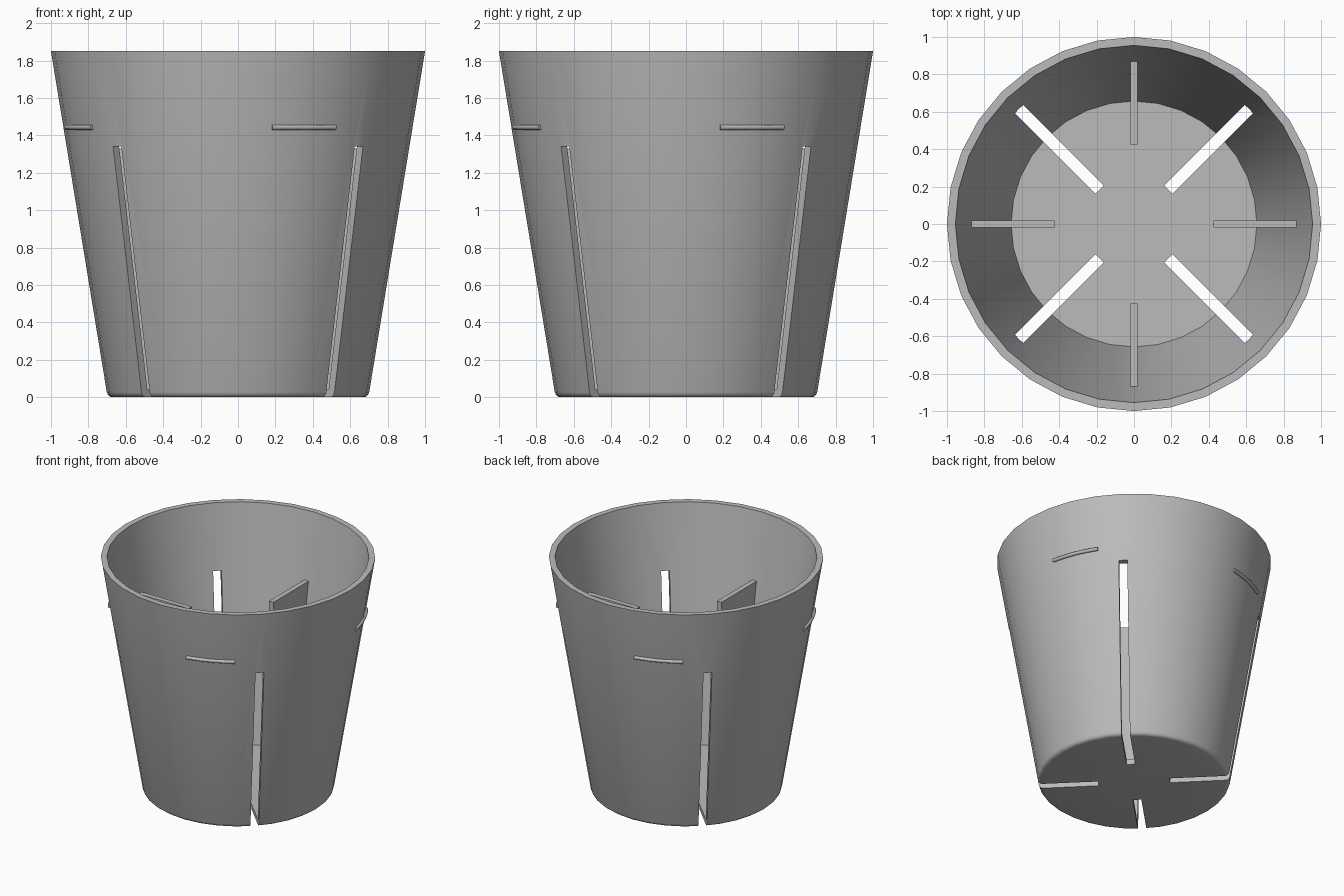
import bpy, bmesh, math
from mathutils import Matrix

if "Cube" in bpy.data.objects:
    bpy.data.objects.remove(bpy.data.objects["Cube"])

SIDES = 32
GREY = (0.5, 0.5, 0.5, 1)
mat = bpy.data.materials.new("plain grey")
mat.use_nodes = True
mat.diffuse_color = GREY
mat.node_tree.nodes["Principled BSDF"].inputs["Base Color"].default_value = GREY


def add_object(name, bm):
    bmesh.ops.recalc_face_normals(bm, faces=bm.faces)
    mesh = bpy.data.meshes.new(name)
    bm.to_mesh(mesh)
    bm.free()
    mesh.materials.append(mat)
    ob = bpy.data.objects.new(name, mesh)
    bpy.context.collection.objects.link(ob)
    return ob


def smooth(ob, degrees):
    bpy.ops.object.select_all(action='DESELECT')
    ob.select_set(True)
    bpy.context.view_layer.objects.active = ob
    bpy.ops.object.shade_smooth_by_angle(angle=math.radians(degrees))


def bridge(bm, a, b):
    n = len(a)
    for i in range(n):
        bm.faces.new((a[i], a[(i + 1) % n], b[(i + 1) % n], b[i]))


def radial_plate(bm, outline, half_width, angle):
    """Extrude an (r, z) outline sideways and turn it about the axis."""
    turn = Matrix.Rotation(angle, 3, 'Z')
    loops = [[bm.verts.new(turn @ Matrix.Translation((r, s, z)).translation)
              for r, z in outline] for s in (-half_width, half_width)]
    bridge(bm, *loops)
    for loop in loops:
        bm.faces.new(loop)


# Cup: rounded foot, tapered wall, flat rim, inner wall and floor
foot = [(0.67 + 0.032 * math.sin(t), 0.032 - 0.032 * math.cos(t))
        for t in (math.radians(d) for d in (0, 25, 50, 80))]
profile = foot + [(1.0, 1.85), (0.955, 1.85), (0.657, 0.04)]
bm = bmesh.new()
rings = [[bm.verts.new((r * math.cos(i * math.tau / SIDES),
                        r * math.sin(i * math.tau / SIDES), z))
          for i in range(SIDES)] for r, z in profile]
for a, b in zip(rings, rings[1:]):
    bridge(bm, a, b)
bm.faces.new(rings[0])
bm.faces.new(rings[-1])
cup = add_object("cup", bm)

# Four diagonal slots through the wall and floor
bm = bmesh.new()
for k in range(4):
    radial_plate(bm, [(0.26, -0.1), (1.1, -0.1), (1.1, 1.34), (0.26, 1.34)],
                 0.031, math.radians(45 + 90 * k))
cutter = add_object("slot_cutter", bm)
cutter.hide_render = True
cut = cup.modifiers.new("slots", 'BOOLEAN')
cut.operation = 'DIFFERENCE'
cut.solver = 'EXACT'
cut.object = cutter
bpy.context.view_layer.objects.active = cup
bpy.ops.object.modifier_apply(modifier=cut.name)
bpy.data.objects.remove(cutter)
smooth(cup, 35)

# Four upright fins inside, running from the floor up the wall
bm = bmesh.new()
for k in range(4):
    radial_plate(bm, [(0.425, 0.03), (0.67, 0.03), (0.885, 1.33), (0.425, 1.33)],
                 0.02, math.radians(90 * k))
add_object("inner_fins", bm)

# Four short curved ridges around the outside
bm = bmesh.new()
for k in range(4):
    sections = []
    for i in range(9):
        a = math.radians(90 * k + 11.25 + 22.5 * i / 8)
        section = []
        for j in range(10):
            t = j * math.tau / 10
            r = 0.935 + 0.014 * math.cos(t)
            section.append(bm.verts.new((r * math.cos(a), r * math.sin(a),
                                         1.443 + 0.014 * math.sin(t))))
        sections.append(section)
    for a, b in zip(sections, sections[1:]):
        bridge(bm, a, b)
    bm.faces.new(sections[0])
    bm.faces.new(sections[-1])
smooth(add_object("outer_ridges", bm), 40)
